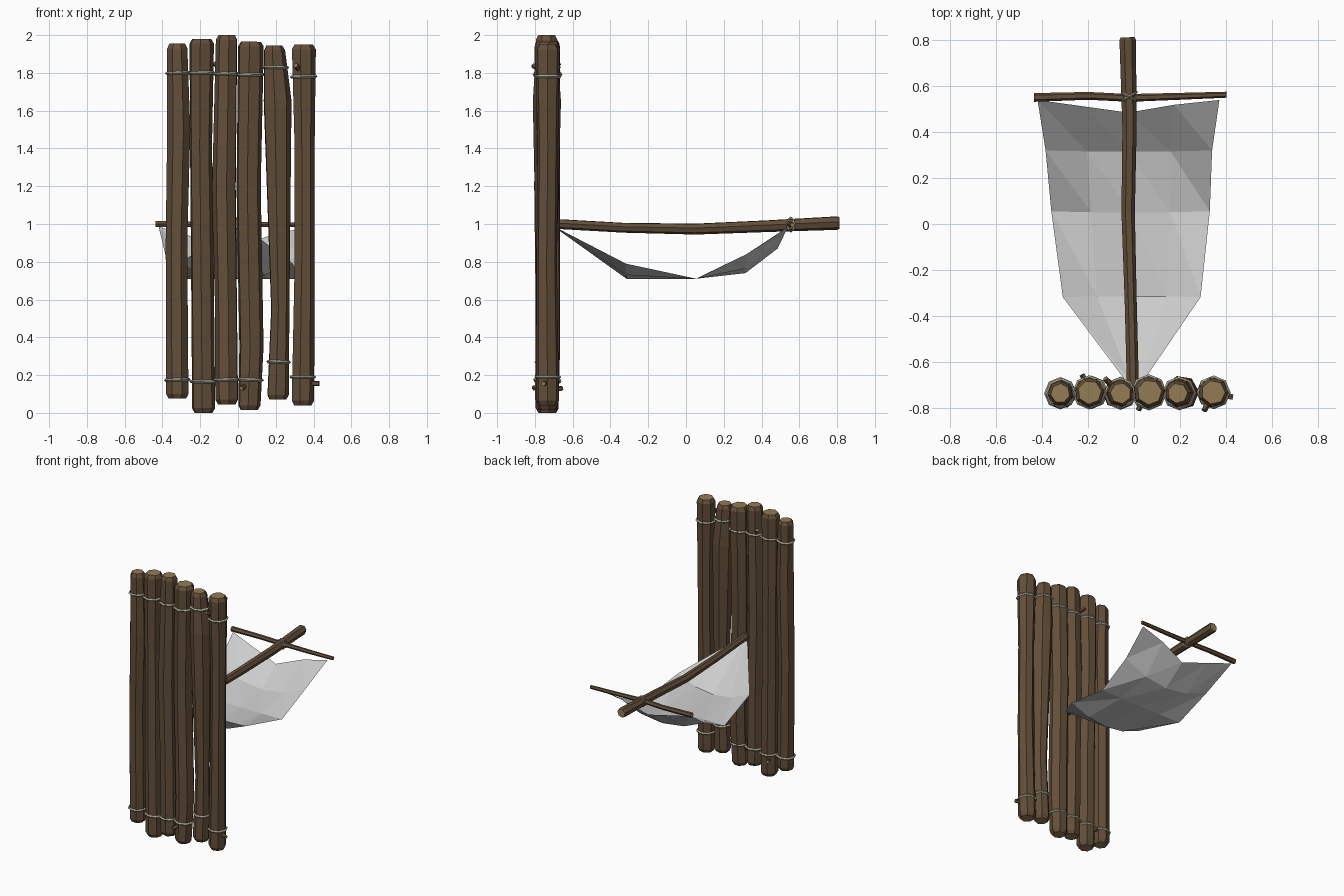
import bpy, math, random
from mathutils import Vector

if "Cube" in bpy.data.objects:
    bpy.data.objects.remove(bpy.data.objects["Cube"])

random.seed(4)


def material(name, rgb):
    m = bpy.data.materials.new(name)
    m.diffuse_color = (*rgb, 1)
    m.use_nodes = True
    m.node_tree.nodes["Principled BSDF"].inputs["Base Color"].default_value = m.diffuse_color
    return m


BARK = material("bark", (0.125, 0.078, 0.042))
CUT = material("cut_wood", (0.29, 0.2, 0.09))
ROPE = material("rope", (0.4, 0.38, 0.29))


def mesh_object(name, verts, faces, mats=()):
    me = bpy.data.meshes.new(name)
    me.from_pydata(verts, [], faces)
    for m in mats:
        me.materials.append(m)
    ob = bpy.data.objects.new(name, me)
    bpy.context.collection.objects.link(ob)
    return ob


def frame(axis):
    axis = axis.normalized()
    ref = Vector((0, 0, 1)) if abs(axis.z) < 0.9 else Vector((1, 0, 0))
    u = ref.cross(axis).normalized()
    return u, axis.cross(u)


def pole(name, rings, sides=7, turn=0.0):
    """Faceted branch through (point, radius) rings with pale cut ends."""
    pts = [(Vector(p), r) for p, r in rings]
    u, v = frame(pts[-1][0] - pts[0][0])
    verts, faces = [], []
    for p, r in pts:
        for k in range(sides):
            a = turn + math.tau * k / sides
            verts.append(p + r * (u * math.cos(a) + v * math.sin(a)))
    for i in range(len(pts) - 1):
        for k in range(sides):
            a, b = i * sides + k, i * sides + (k + 1) % sides
            faces.append((a, b, b + sides, a + sides))
    n = len(verts)
    faces += [tuple(range(sides))[::-1], tuple(range(n - sides, n))]
    ob = mesh_object(name, verts, faces, (BARK, CUT))
    for f in ob.data.polygons[-2:]:
        f.material_index = 1
    return ob


def rope_ring(name, centre, axis, radius, thick=0.009, sides=8):
    """Closed loop of cord around an axis."""
    axis, c = Vector(axis).normalized(), Vector(centre)
    u, v = frame(axis)
    verts, faces = [], []
    for i in range(sides):
        a = math.tau * i / sides
        d = u * math.cos(a) + v * math.sin(a)
        for j in range(4):
            b = math.tau * j / 4
            verts.append(c + d * (radius + thick * math.cos(b)) + axis * thick * math.sin(b))
    for i in range(sides):
        for j in range(4):
            p, q, jn = i * 4, (i + 1) % sides * 4, (j + 1) % 4
            faces.append((p + j, q + j, q + jn, p + jn))
    return mesh_object(name, verts, faces, (ROPE,))


# Raft logs: bottom, top, rope heights, then (height, x, radius) along the log
LOGS = [
    (0.075, 1.955, 0.175, 1.80, [(0, -.32, .055), (.9, -.325, .053), (1.5, -.313, .057), (2, -.322, .048)]),
    (0.0, 1.98, 0.165, 1.80, [(0, -.183, .057), (.8, -.19, .056), (1.4, -.197, .054), (2, -.193, .061)]),
    (0.045, 2.0, 0.175, 1.795, [(0, -.057, .057), (.6, -.062, .055), (1.2, -.072, .059), (2, -.058, .053)]),
    (0.015, 1.965, 0.175, 1.79, [(0, .058, .054), (.35, .07, .06), (1.2, .055, .06), (2, .068, .064)]),
    (0.07, 1.945, 0.27, 1.83, [(0, .208, .055), (.55, .222, .045), (1.65, .207, .07), (2, .187, .047)]),
    (0.04, 1.95, 0.19, 1.78, [(0, .34, .057), (.8, .35, .05), (1.4, .35, .05), (2, .345, .062)]),
]
for i, (z0, z1, low, high, keys) in enumerate(LOGS):
    y = -0.737 + (i % 2) * 0.004

    def at(z):
        for (a, xa, ra), (b, xb, rb) in zip(keys, keys[1:]):
            if z <= b:
                t = (z - a) / (b - a)
                return xa + t * (xb - xa), ra + t * (rb - ra)

    heights = [(z0, .8), (z0 + .025, 1.05)] + [(k[0], 1.05) for k in keys[1:-1]] + [(z1 - .025, 1.05), (z1, .8)]
    rings = []
    for z, s in heights:
        x, r = at(z)
        wob = random.uniform(-.006, .006) if 0.3 < z < 1.7 else 0
        rings.append(((x, y + wob, z), r * s + 0.003))
    pole(f"log_{i + 1}", rings, 7, random.uniform(0, 1))
    for tag, z in (("lower", low), ("upper", high)):
        x, r = at(z)
        rope_ring(f"{tag}_rope_{i + 1}", (x, y, z), (random.uniform(-.04, .04), 0, 1), r + .007)

# Broken twig stubs on the logs
STUBS = [
    ((-.19, -.73, .12), (-.225, -.655, .13)),
    ((-.07, -.73, 1.80), (-.125, -.672, 1.85)),
    ((.05, -.74, .15), (.018, -.81, .13)),
    ((.35, -.737, .16), (.43, -.755, .155)),
    ((.34, -.74, 1.80), (.305, -.812, 1.84)),
]
for i, (a, b) in enumerate(STUBS):
    pole(f"twig_stub_{i + 1}", [(a, .017), (b, .013)], 5)

# Mast and cross yard
pole("mast", [((-.005, -.72, 1.003), .027), ((-.015, -.33, .981), .027), ((-.026, .05, .974), .03),
              ((-.02, .42, .989), .032), ((-.028, .80, 1.006), .037), ((-.028, .813, 1.006), .031)], 7, .3)
pole("yard", [((-.436, .551, 1.0), .019), ((-.2, .558, .998), .017), ((-.02, .549, 1.0), .017),
              ((.2, .556, .996), .015), ((.402, .563, .995), .013)], 6)
for s in (-1, 1):
    rope_ring("yard_lashing", (-.02, .555, .997), (s * .6, 1, 0), .038, .005)

# Sail: rows of (left x, right x, edge y, centre y, edge z, centre z)
ROWS = [(-.42, .372, .54, .485, .985, .87), (-.385, .34, .32, .315, .84, .74),
        (-.36, .33, .055, .05, .71, .71), (-.31, .29, -.318, -.315, .79, .71),
        (-.035, .04, -.685, -.685, .98, .975)]
verts = []
for i, (xl, xr, ye, yc, ze, zc) in enumerate(ROWS):
    for k in range(5):
        w = abs(k - 2) / 2
        if i == 0:
            w = (0, .62, 1)[abs(k - 2)] if k != 1 else .5
        else:
            w *= w if i < 4 else 1
        yv, zv = yc + (ye - yc) * w, zc + (ze - zc) * w
        verts.append((xl + (xr - xl) * k / 4, yv, zv))
faces = []
for i in range(4):
    for k in range(4):
        a = i * 5 + k
        # split each quad into flat triangles
        faces += [(a, a + 5, a + 6), (a, a + 6, a + 1)]
mesh_object("sail", verts, faces)
